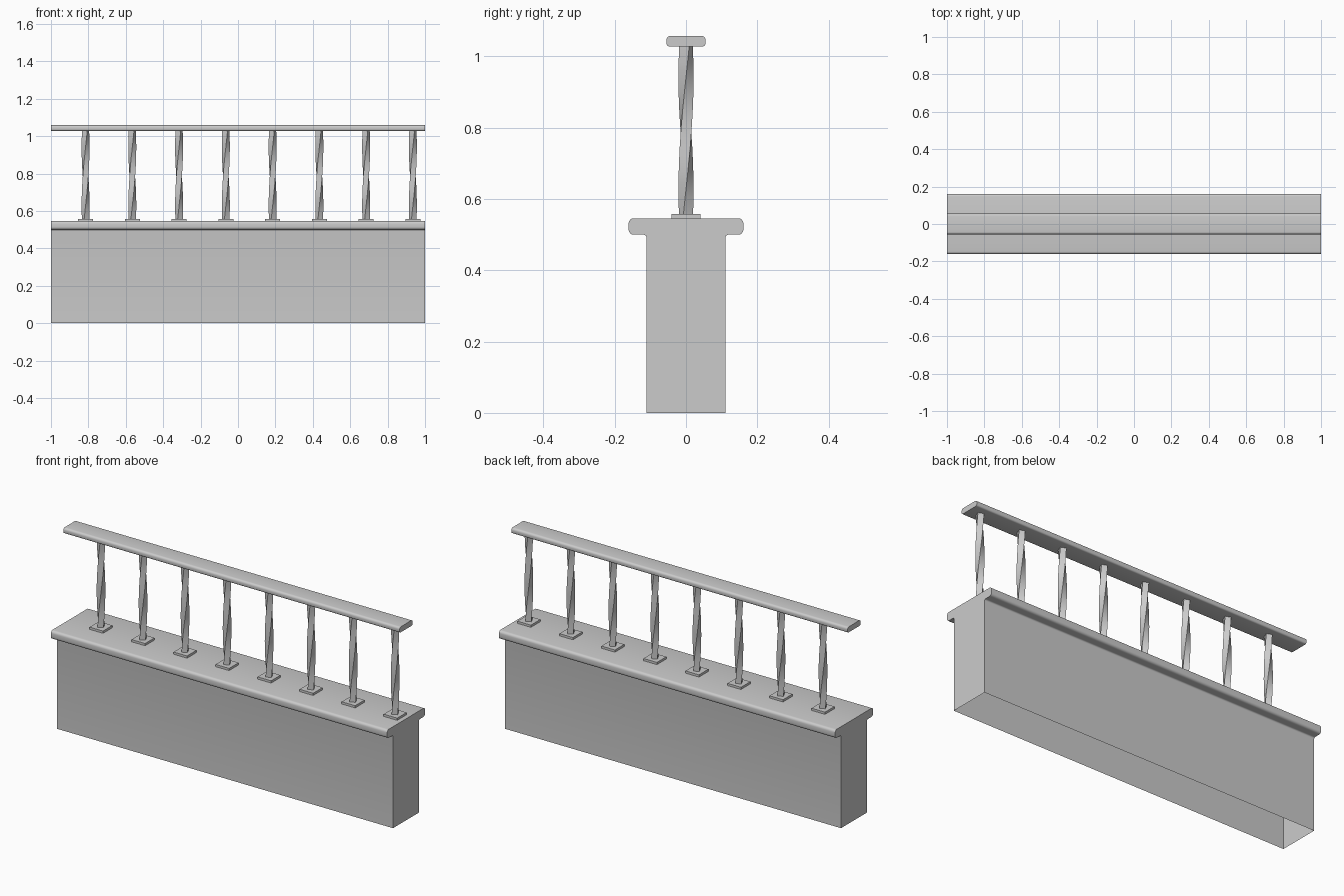
import bpy, bmesh, math
from mathutils import Vector

if "Cube" in bpy.data.objects:
    bpy.data.objects.remove(bpy.data.objects["Cube"])


def finish(name, bm, smooth=False):
    mesh = bpy.data.meshes.new(name)
    bm.to_mesh(mesh)
    bm.free()
    ob = bpy.data.objects.new(name, mesh)
    bpy.context.collection.objects.link(ob)
    if smooth:
        bpy.ops.object.select_all(action='DESELECT')
        ob.select_set(True)
        bpy.context.view_layer.objects.active = ob
        bpy.ops.object.shade_smooth_by_angle(angle=math.radians(30))
    return ob


def rounded(corners, steps=4):
    """Round the right-angled corners (y, z, radius) of a profile."""
    out = []
    for i, (y, z, r) in enumerate(corners):
        p = Vector((y, z))
        if r == 0:
            out.append(p)
            continue
        prev = Vector(corners[i - 1][:2])
        nxt = Vector(corners[(i + 1) % len(corners)][:2])
        a = p + (prev - p).normalized() * r
        b = p + (nxt - p).normalized() * r
        c = a + b - p
        for k in range(steps + 1):
            t = math.pi / 2 * k / steps
            out.append(c + (a - c) * math.cos(t) + (b - c) * math.sin(t))
    return out


def extrude_x(name, profile, skip=()):
    """Sweep a counter-clockwise y-z profile from x = -1 to x = 1."""
    bm = bmesh.new()
    left = [bm.verts.new((-1, p.x, p.y)) for p in profile]
    right = [bm.verts.new((1, p.x, p.y)) for p in profile]
    n = len(profile)
    for i in range(n):
        j = (i + 1) % n
        if i not in skip:
            bm.faces.new((left[i], left[j], right[j], right[i]))
    bm.faces.new(right)
    bm.faces.new(left[::-1])
    return finish(name, bm, True)


def loft_square(name, x, half, z0, z1, steps=1, start=0.0, twist=0.0):
    """Square column at x, optionally twisted on the way up."""
    bm = bmesh.new()
    rings = []
    for k in range(steps + 1):
        t = k / steps
        a0 = math.radians(start + twist * t)
        rings.append([bm.verts.new((x + half * math.sqrt(2) * math.cos(a0 + q * math.pi / 2),
                                    half * math.sqrt(2) * math.sin(a0 + q * math.pi / 2),
                                    z0 + (z1 - z0) * t)) for q in range(4)])
    for lo, hi in zip(rings, rings[1:]):
        for q in range(4):
            r = (q + 1) % 4
            bm.faces.new((lo[q], lo[r], hi[r], hi[q]))
    bm.faces.new(rings[0][::-1])
    bm.faces.new(rings[-1])
    return finish(name, bm, steps > 1)


# Hollow wall with rounded coping, open underneath
W, C, ZB, ZT = 0.111, 0.161, 0.50, 0.546
extrude_x("wall", rounded([
    (-W, 0, 0), (W, 0, 0), (W, ZB, 0.008), (C, ZB, 0.014), (C, ZT, 0.014),
    (-C, ZT, 0.014), (-C, ZB, 0.014), (-W, ZB, 0.008)]), skip=(0,))

# Handrail
H = 0.055
extrude_x("handrail", rounded([
    (-H, 1.028, 0.009), (H, 1.028, 0.009), (H, 1.058, 0.012), (-H, 1.058, 0.012)]))

# Twisted balusters on square foot plates
for i in range(8):
    x = -0.815 + 0.25 * i
    loft_square("foot_plate", x, 0.04, ZT, 0.558, start=45)
    loft_square("baluster", x, 0.015, 0.558, 1.029, steps=10, start=-20, twist=135)
